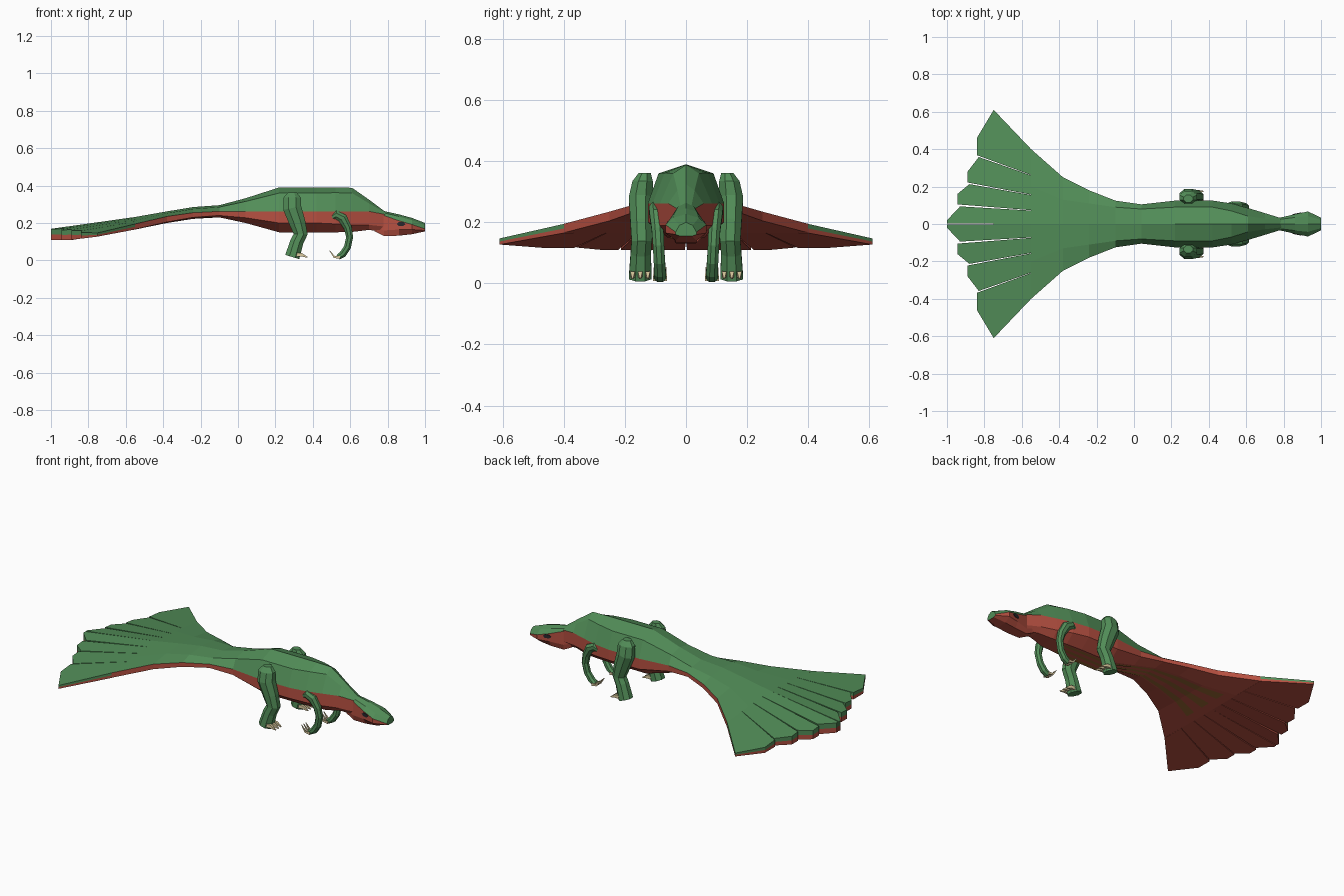
import bpy, bmesh, math
from mathutils import Vector

if "Cube" in bpy.data.objects:
    bpy.data.objects.remove(bpy.data.objects["Cube"])


def material(name, rgb):
    m = bpy.data.materials.new(name)
    m.diffuse_color = (*rgb, 1)
    m.use_nodes = True
    m.node_tree.nodes["Principled BSDF"].inputs["Base Color"].default_value = m.diffuse_color
    return m


GREEN = material("scale_green", (0.085, 0.27, 0.098))
RED = material("belly_red", (0.47, 0.08, 0.053))
CREAM = material("claw_cream", (0.74, 0.62, 0.36))
OLIVE = material("stripe_olive", (0.30, 0.13, 0.03))
DARK = material("eye_dark", (0.02, 0.02, 0.025))


def make(name, verts, faces, mats, slots=None, closed=True):
    me = bpy.data.meshes.new(name)
    me.from_pydata([tuple(v) for v in verts], [], faces)
    for m in mats:
        me.materials.append(m)
    if slots:
        for p, s in zip(me.polygons, slots):
            p.material_index = s
    if closed:
        bm = bmesh.new()
        bm.from_mesh(me)
        bmesh.ops.recalc_face_normals(bm, faces=bm.faces)
        bm.to_mesh(me)
        bm.free()
    ob = bpy.data.objects.new(name, me)
    bpy.context.collection.objects.link(ob)
    return ob


def loft(name, rings, mats, slot_of=lambda k: 0, cap=0):
    n = len(rings[0])
    verts = [p for r in rings for p in r]
    faces, slots = [], []
    for i in range(len(rings) - 1):
        for k in range(n):
            j = (k + 1) % n
            faces.append((i*n + k, i*n + j, (i+1)*n + j, (i+1)*n + k))
            slots.append(slot_of(k))
    faces += [tuple(range(n)), tuple(range((len(rings)-1)*n, len(rings)*n))]
    slots += [cap, cap]
    return make(name, verts, faces, mats, slots)


def section(x, wb, w, ws, zb, zl, zs, zsh, zt):
    half = [(wb, zb), (w, zl), (w, zs), (ws, zsh)]
    loop = [(0, zb)] + half + [(0, zt)] + [(-y, z) for y, z in reversed(half)]
    return [(x, y, z) for y, z in loop]


def upper_green(k):
    return 0 if 3 <= k <= 6 else 1


# Body: x, belly / side / shoulder half widths, belly / side low / colour split / shoulder / back heights
BODY = [
    (-.55, .20, .40, .20, .165, .166, .195, .2134, .232),
    (-.38, .12, .25, .13, .200, .205, .235, .252, .262),
    (-.24, .09, .18, .11, .222, .230, .255, .275, .285),
    (-.10, .06, .125, .09, .230, .240, .262, .285, .295),
    (.04, .05, .105, .08, .200, .228, .262, .315, .332),
    (.22, .06, .125, .09, .150, .200, .262, .360, .390),
    (.42, .06, .125, .09, .150, .200, .262, .360, .390),
    (.52, .055, .11, .07, .150, .195, .262, .362, .390),
    (.61, .05, .085, .042, .152, .190, .262, .360, .388),
    (.70, .03, .058, .028, .163, .190, .262, .305, .325),
    (.79, .02, .03, .018, .150, .180, .245, .254, .258),
]
loft("body", [section(*s) for s in BODY], [GREEN, RED], upper_green, 1)

# Head with green crown and snout tip
HEAD = [
    (.73, .025, .032, .02, .155, .18, .250, .252, .254),
    (.78, .030, .034, .025, .130, .16, .240, .254, .264),
    (.86, .034, .052, .035, .132, .165, .212, .235, .246),
    (.93, .034, .067, .042, .140, .165, .192, .215, .227),
    (1.0, .020, .034, .022, .155, .160, .168, .190, .200),
]
loft("head", [section(*s) for s in HEAD], [GREEN, RED], upper_green, 0)


# Tail feathers: tip outlines for one side, mirrored
def fan_top(x, y):
    return .232 - .14*(-.55 - x) - .093*abs(y)


def fan_bottom(x, y):
    return min(max(.11, .165 - .17*(-.55 - x)), fan_top(x, y) - .02)


FEATHERS = [
    [(-.55, .0), (-1.0, .003), (-1.0, .02), (-.93, .094), (-.55, .072)],
    [(-.55, .074), (-.945, .105), (-.945, .16), (-.88, .213), (-.55, .155)],
    [(-.55, .157), (-.89, .222), (-.89, .28), (-.83, .358), (-.55, .26)],
    [(-.55, .262), (-.84, .368), (-.84, .46), (-.75, .61), (-.55, .40)],
]
for side, label in ((1, "left"), (-1, "right")):
    for i, outline in enumerate(FEATHERS):
        pts = [(x, y*side) for x, y in outline]
        low = [(x, y, fan_bottom(x, y)) for x, y in pts]
        high = [(x, y, fan_top(x, y)) for x, y in pts]
        mid = [(a[0], a[1], (a[2] + b[2])/2) for a, b in zip(low, high)]
        ob = loft(f"tail_feather_{label}_{i+1}", [low, mid, high], [GREEN, RED])
        # lower half red, upper half green
        for p in ob.data.polygons:
            zc = sum(mid[v % 5][2] for v in p.vertices) / len(p.vertices)
            p.material_index = 1 if p.center.z < zc - .001 else 0

# Belly stripes spreading out under the tail
STRIPE_END = -.50


def belly(x):
    for a, b in zip(BODY, BODY[1:]):
        if a[0] <= x <= b[0]:
            t = (x - a[0]) / (b[0] - a[0])
            return a[1] + t*(b[1] - a[1]), a[4] + t*(b[4] - a[4])


for f, label in ((-.7, "right"), (0, "middle"), (.7, "left")):
    xs = [STRIPE_END] + [s[0] for s in BODY[1:8]]
    verts = []
    for x in xs:
        w, z = belly(x)
        hw = .17*w
        verts += [(x, f*w - hw, z - .003), (x, f*w + hw, z - .003)]
    faces = [(2*i, 2*i + 1, 2*i + 3, 2*i + 2) for i in range(len(xs) - 1)]
    make(f"belly_stripe_{label}", verts, faces, [OLIVE], closed=False)


# Limbs: tubes along a path of (x, y, z, radius, half width in y)
def tube(name, path, side, mat, sides=8):
    rings = []
    for i, (x, y, z, r, ry) in enumerate(path):
        a, b = path[max(i - 1, 0)], path[min(i + 1, len(path) - 1)]
        t = Vector((b[0] - a[0], b[2] - a[2])).normalized()
        ring = []
        for k in range(sides):
            ang = 2*math.pi*(k + .5)/sides
            c, s = math.cos(ang)*1.06, math.sin(ang)*1.06
            ring.append((x - t.y*r*c, side*(y + ry*s), z + t.x*r*c))
        rings.append(ring)
    return loft(name, rings, [mat])


HIND = [(.29, .135, .362, .025, .02), (.29, .142, .335, .048, .034),
        (.29, .148, .28, .05, .04), (.318, .147, .20, .044, .036),
        (.335, .145, .14, .038, .034), (.315, .148, .10, .036, .034),
        (.29, .15, .018, .04, .038)]
FORE = [(.50, .095, .228, .015, .016), (.525, .10, .243, .024, .022),
        (.56, .098, .225, .026, .022), (.587, .093, .175, .022, .02),
        (.597, .09, .125, .019, .019), (.585, .087, .07, .019, .019),
        (.56, .085, .033, .019, .02), (.535, .085, .016, .014, .02)]
for side, label in ((1, "left"), (-1, "right")):
    tube(f"hind_leg_{label}", HIND, side, GREEN)
    tube(f"fore_leg_{label}", FORE, side, GREEN)
    for i, y in enumerate((.125, .15, .175)):
        tube(f"hind_claw_{label}_{i+1}",
             [(.305, y, .03, .014, .01), (.34, y, .03, .012, .01),
              (.372, y, .016, .003, .003)], side, CREAM, 4)
    for i, y in enumerate((.066, .085, .104)):
        tube(f"fore_claw_{label}_{i+1}",
             [(.545, y, .016, .011, .006), (.515, y, .018, .007, .005),
              (.49, y, .052, .002, .002)], side, CREAM, 4)
    # Eye plate lying on the cheek
    eye = [(.872 + .024*math.cos(a), .194 + .012*math.sin(a))
           for a in (k*math.pi/3 for k in range(6))]

    def cheek(x):
        return .052 + (x - .86)*.015/.07 if x > .86 else .052 + (x - .86)*.018/.08

    loft(f"eye_{label}",
         [[(x, side*(cheek(x) + d), z) for x, z in eye] for d in (-.004, .003)], [DARK])
